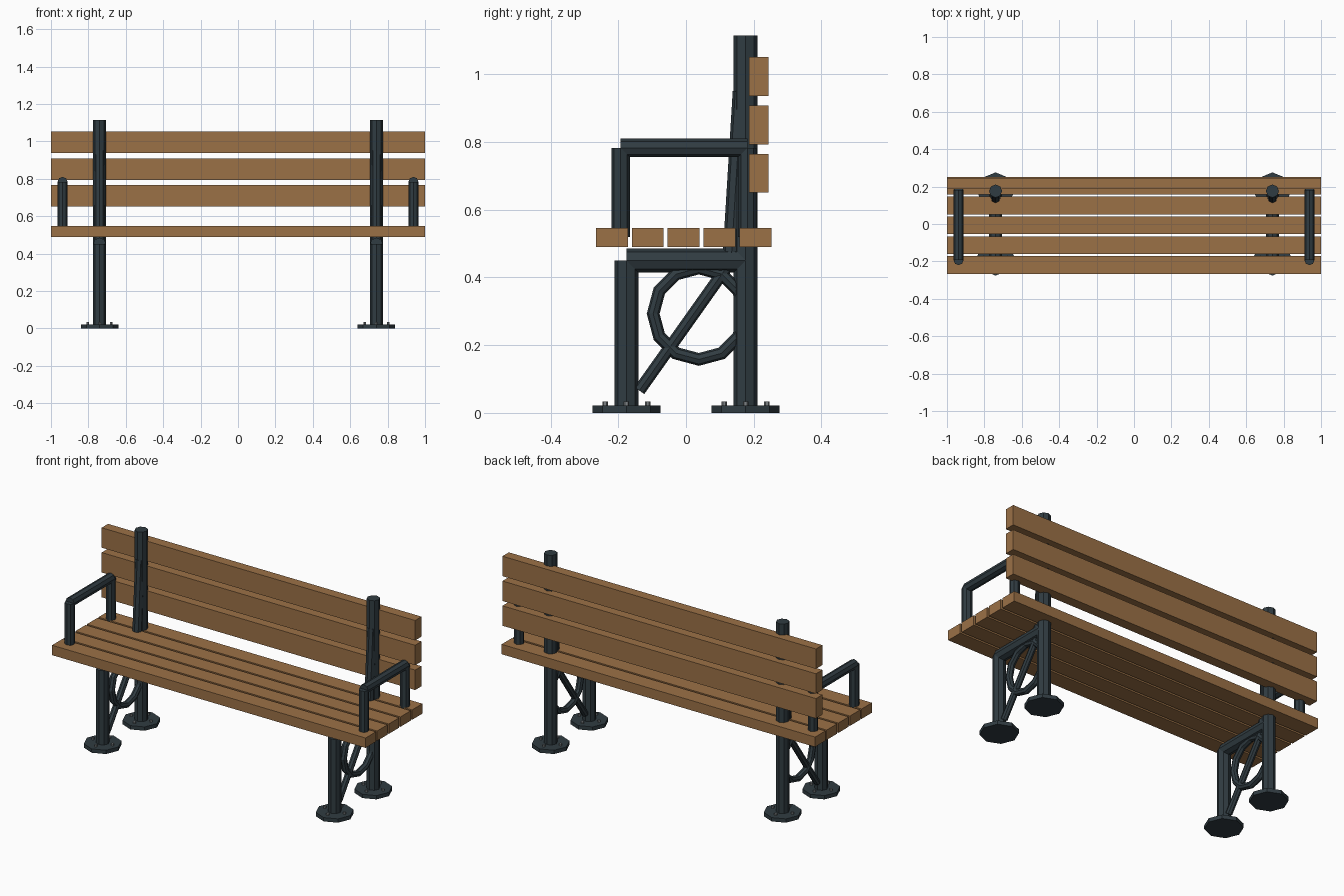
import bpy
import math
from mathutils import Vector

cube = bpy.data.objects.get("Cube")
if cube:
    bpy.data.objects.remove(cube, do_unlink=True)


def make_material(name, rgb):
    mat = bpy.data.materials.new(name)
    mat.use_nodes = True
    color = (*rgb, 1.0)
    mat.diffuse_color = color
    mat.node_tree.nodes["Principled BSDF"].inputs["Base Color"].default_value = color
    return mat


WOOD = make_material("warm_wood", (0.33, 0.165, 0.062))
IRON = make_material("dark_iron", (0.03, 0.045, 0.054))
STEEL = make_material("bolt_steel", (0.2, 0.22, 0.23))


def finish(name, mat):
    obj = bpy.context.object
    obj.name = name
    obj.data.materials.append(mat)
    return obj


def plank(name, y, z, depth, height):
    bpy.ops.mesh.primitive_cube_add(size=1, location=(0, y, z))
    obj = finish(name, WOOD)
    obj.scale = (2, depth, height)


def rod(name, start, end, radius, mat=IRON, sides=8):
    """Flat-sided bar between two points."""
    a, b = Vector(start), Vector(end)
    bpy.ops.mesh.primitive_cylinder_add(vertices=sides, radius=radius,
                                        depth=(b - a).length, location=(a + b) / 2)
    obj = finish(name, mat)
    obj.rotation_euler = (b - a).to_track_quat("Z", "Y").to_euler()


# Seat and backrest planks
for i in range(5):
    plank(f"seat_slat_{i + 1}", -0.219 + 0.106 * i, 0.518, 0.094, 0.057)
for i in range(3):
    plank(f"back_slat_{i + 1}", 0.215, 0.708 + 0.143 * i, 0.058, 0.115)

POST_Y = 0.176
for side, s in (("left", 1), ("right", -1)):
    x = 0.74 * s

    # Main frame: legs, seat rail and back support
    rod(f"front_leg_{side}", (x, -POST_Y, 0), (x, -POST_Y, 0.45), 0.035)
    rod(f"back_post_{side}", (x, POST_Y, 0), (x, POST_Y, 1.115), 0.035)
    rod(f"seat_rail_{side}", (x, -POST_Y, 0.45), (x, POST_Y, 0.45), 0.035)
    rod(f"back_brace_{side}", (x, 0.134, 0.46), (x, 0.164, 0.95), 0.026)

    # Decorative ring and diagonal strut under the seat
    rod(f"leg_strut_{side}", (x, -0.138, 0.066), (x, 0.12, 0.43), 0.018)
    bpy.ops.mesh.primitive_torus_add(major_segments=12, minor_segments=8,
                                     major_radius=0.135, minor_radius=0.019,
                                     location=(x, 0.038, 0.293),
                                     rotation=(0, math.pi / 2, 0))
    finish(f"leg_ring_{side}", IRON)

    # Foot plates with four bolts each
    for end, y in (("front", -POST_Y), ("back", POST_Y)):
        rod(f"{end}_foot_plate_{side}", (x, y, 0), (x, y, 0.022), 0.1)
        for k in range(4):
            angle = k * math.pi / 2
            bx = x + 0.063 * math.cos(angle)
            by = y + 0.063 * math.sin(angle)
            rod(f"{end}_foot_bolt_{side}_{k + 1}", (bx, by, 0.015), (bx, by, 0.033),
                0.008, STEEL, 6)

    # Armrest hoop
    ax = 0.938 * s
    rod(f"armrest_front_{side}", (ax, -0.193, 0.52), (ax, -0.193, 0.783), 0.027)
    rod(f"armrest_back_{side}", (ax, 0.181, 0.52), (ax, 0.181, 0.783), 0.027)
    rod(f"armrest_top_{side}", (ax, -0.193, 0.783), (ax, 0.181, 0.783), 0.027)
